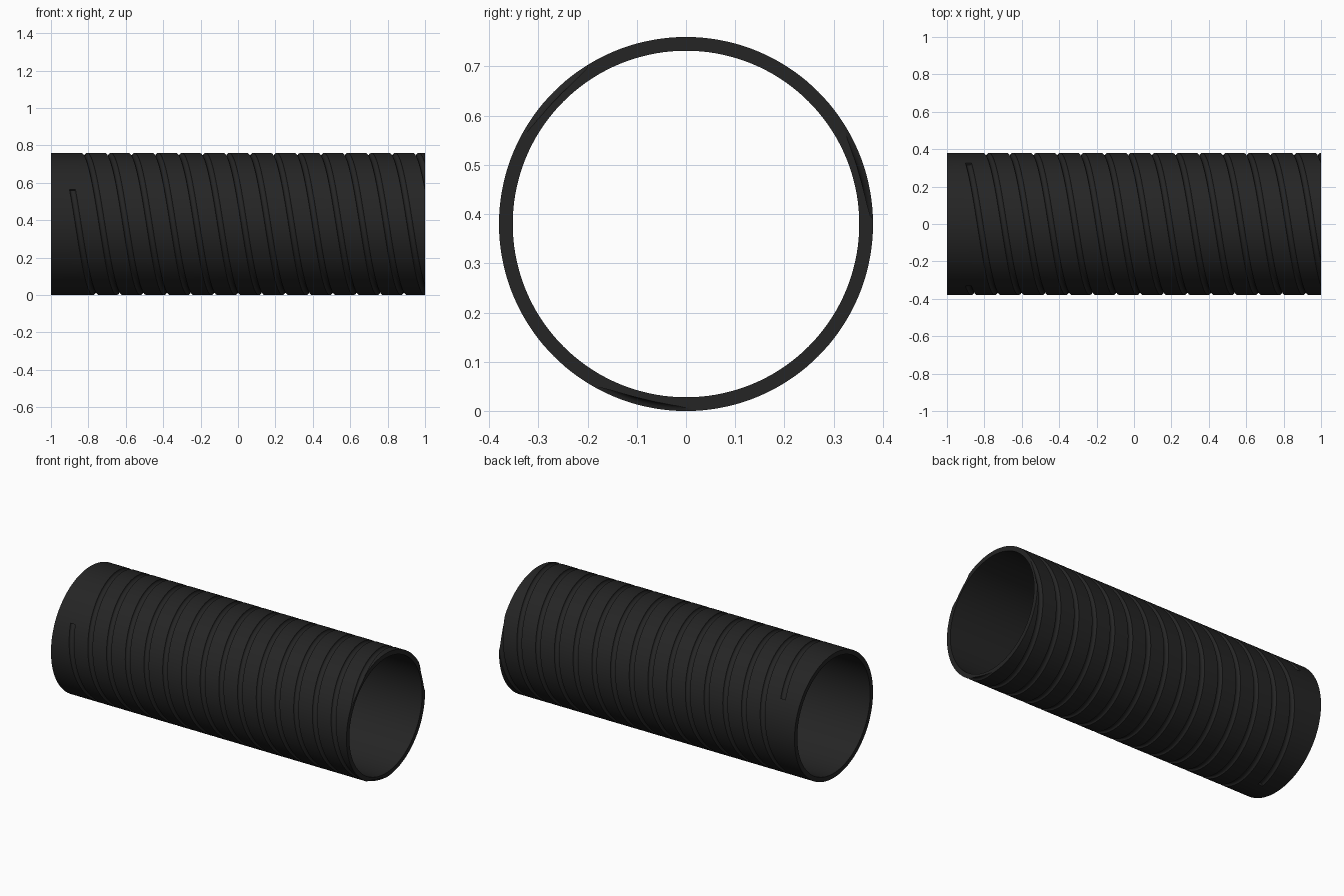
import bpy, bmesh, math

if "Cube" in bpy.data.objects:
    bpy.data.objects.remove(bpy.data.objects["Cube"])

R_OUT, R_IN, HALF = 0.38, 0.352, 1.0
SIDES = 144                      # facets round the tube
PITCH, STARTS = 0.38, 3          # three interleaved spiral grooves
GROOVE_W, GROOVE_D = 0.016, 0.014
X_START = -0.885

black = bpy.data.materials.new("matte black")
black.diffuse_color = (0.018, 0.018, 0.018, 1)
black.use_nodes = True
black.node_tree.nodes["Principled BSDF"].inputs["Base Color"].default_value = black.diffuse_color


def add_object(name, bm):
    bmesh.ops.recalc_face_normals(bm, faces=bm.faces)
    mesh = bpy.data.meshes.new(name)
    bm.to_mesh(mesh)
    bm.free()
    mesh.materials.append(black)
    obj = bpy.data.objects.new(name, mesh)
    bpy.context.collection.objects.link(obj)
    return obj


def sweep(bm, sections, closed):
    """Skin a list of closed (x, radius, angle) sections."""
    rings = [[bm.verts.new((x, r * math.cos(a), R_OUT + r * math.sin(a)))
              for x, r, a in s] for s in sections]
    n = len(rings[0])
    for i in range(len(rings) if closed else len(rings) - 1):
        p, q = rings[i], rings[(i + 1) % len(rings)]
        for j in range(n):
            k = (j + 1) % n
            bm.faces.new((p[j], p[k], q[k], q[j]))
    if not closed:
        bm.faces.new(rings[0])
        bm.faces.new(rings[-1])


# Hollow tube along x
step = 2 * math.pi / SIDES
bm = bmesh.new()
outline = [(-HALF, R_OUT), (HALF, R_OUT), (HALF, R_IN), (-HALF, R_IN)]
sweep(bm, [[(x, r, i * step) for x, r in outline] for i in range(SIDES)], True)
tube = add_object("grooved_tube", bm)

# Round-bottomed spiral cutters, running out through the right end
profile = [(GROOVE_W * math.cos(t), R_OUT - GROOVE_D * math.sin(t))
           for t in (math.pi * i / 8 for i in range(9))]
profile += [(-GROOVE_W, R_OUT + 0.02), (GROOVE_W, R_OUT + 0.02)]
turns = (HALF + 0.06 - X_START) / PITCH
bm = bmesh.new()
for s in range(STARTS):
    a0 = math.radians(30 + 360 / STARTS * s) + step * 0.37
    sections = []
    for i in range(int(turns * SIDES) + 1):
        a = i * step
        x0 = X_START + PITCH * a / (2 * math.pi)
        sections.append([(x0 + x, r, a0 + a) for x, r in profile])
    sweep(bm, sections, False)
cutter = add_object("groove_cutter", bm)
cutter.hide_render = True

# Cut the grooves
mod = tube.modifiers.new("grooves", 'BOOLEAN')
mod.operation, mod.solver, mod.object = 'DIFFERENCE', 'EXACT', cutter
bpy.context.view_layer.objects.active = tube
tube.select_set(True)
bpy.ops.object.modifier_apply(modifier=mod.name)
bpy.data.objects.remove(cutter)
bpy.ops.object.shade_smooth_by_angle(angle=math.radians(35))
